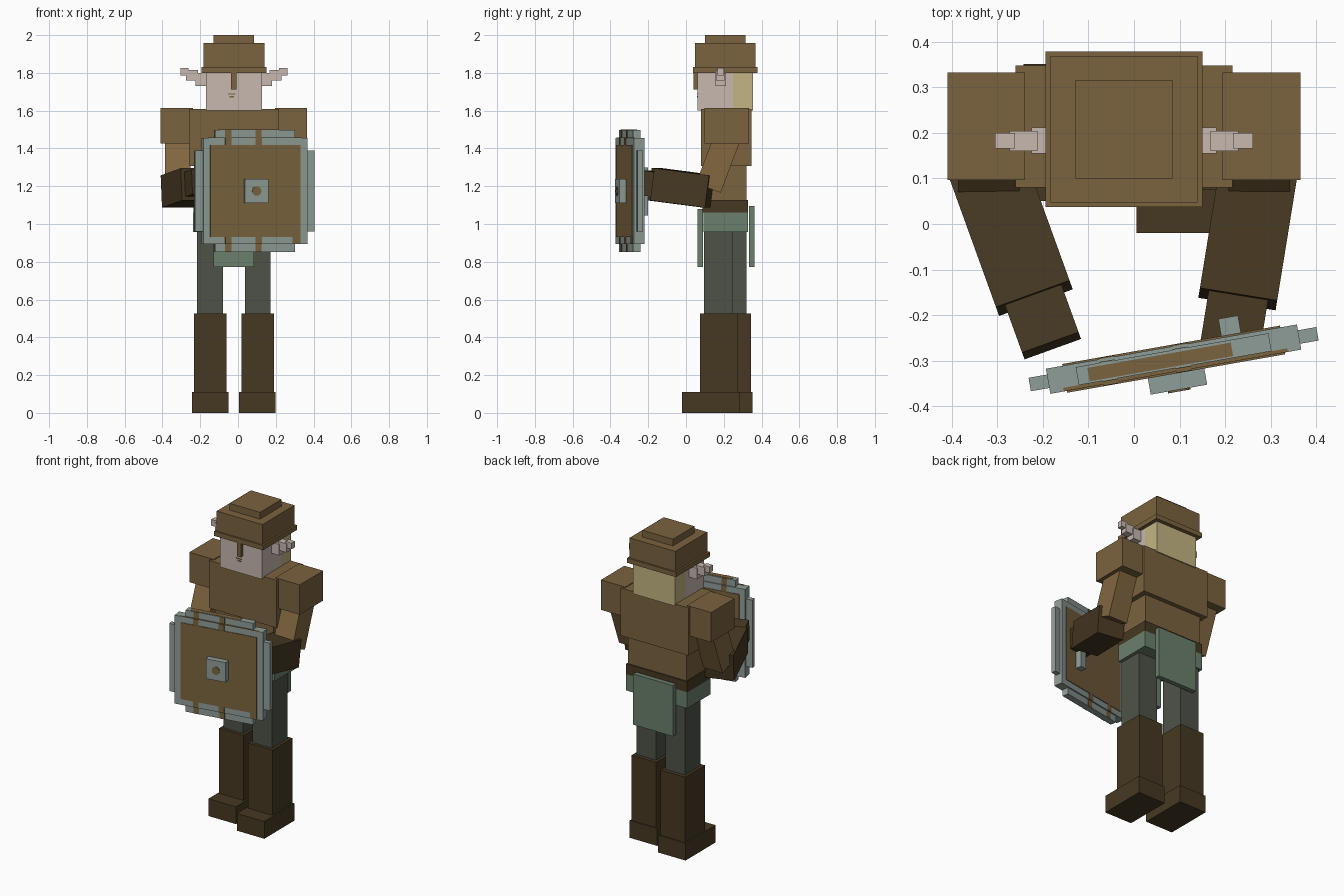
import bpy, math
from mathutils import Vector, Matrix

if "Cube" in bpy.data.objects:
    bpy.data.objects.remove(bpy.data.objects["Cube"])


def colour(name, rgb):
    m = bpy.data.materials.new(name)
    m.diffuse_color = (*rgb, 1)
    m.use_nodes = True
    m.node_tree.nodes["Principled BSDF"].inputs["Base Color"].default_value = m.diffuse_color
    return m


LEATHER = colour("leather_brown", (0.198, 0.125, 0.049))
SLEEVE = colour("sleeve_brown", (0.223, 0.135, 0.051))
DARK = colour("dark_brown", (0.062, 0.040, 0.016))
SKIN = colour("pale_skin", (0.578, 0.479, 0.434))
HAIR = colour("blond_hair", (0.552, 0.462, 0.227))
TROUSER = colour("trouser_grey", (0.076, 0.086, 0.064))
CLOTH = colour("green_cloth", (0.147, 0.216, 0.150))
STEEL = colour("steel_grey", (0.275, 0.337, 0.309))

CX = -0.022  # body centre line


def finish(name, mat, matrix):
    o = bpy.context.object
    o.name = name
    o.matrix_world = matrix
    o.data.materials.append(mat)
    return o


def box(name, x, y, z, mat, frame=Matrix()):
    """Box given by ranges on each axis, in an optional local frame."""
    bpy.ops.mesh.primitive_cube_add(size=1)
    mid = Vector([(r[0] + r[1]) / 2 for r in (x, y, z)])
    size = [r[1] - r[0] for r in (x, y, z)]
    return finish(name, mat, frame @ Matrix.Translation(mid) @ Matrix.Diagonal((*size, 1)))


def centred(name, half, y, z, mat):
    return box(name, (CX - half, CX + half), y, z, mat)


def limb(name, a, b, width, depth, mat):
    """Square-section box running from a to b."""
    a, b = Vector(a), Vector(b)
    d = b - a
    frame = Matrix.Translation((a + b) / 2) @ d.to_track_quat('Y', 'Z').to_matrix().to_4x4()
    h = d.length / 2
    return box(name, (-width / 2, width / 2), (-h, h), (-depth / 2, depth / 2), mat, frame)


# Head and cap
centred("head", 0.148, (0.06, 0.25), (1.60, 1.81), SKIN)
centred("hair", 0.148, (0.25, 0.355), (1.60, 1.81), HAIR)
centred("cap_brim", 0.172, (0.037, 0.379), (1.80, 1.83), LEATHER)
centred("cap", 0.161, (0.047, 0.369), (1.83, 1.957), LEATHER)
centred("cap_crown", 0.107, (0.10, 0.316), (1.957, 2.0), LEATHER)
centred("nose_guard", 0.014, (0.04, 0.06), (1.712, 1.80), LEATHER)
for i, (w, z) in enumerate([(0.02, 1.688), (0.012, 1.674)]):
    box(f"mouth_{i}", (-0.033 - w, -0.033 + w), (0.057, 0.061), (z - 0.003, z + 0.003), LEATHER)

# Torso, belt and skirt
centred("chest", 0.238, (0.08, 0.348), (1.307, 1.61), LEATHER)
centred("waist", 0.205, (0.095, 0.32), (1.127, 1.307), LEATHER)
centred("belt", 0.213, (0.087, 0.328), (1.06, 1.127), DARK)
centred("skirt", 0.215, (0.092, 0.328), (0.957, 1.06), CLOTH)
centred("front_flap", 0.107, (0.06, 0.09), (0.772, 1.08), CLOTH)
centred("back_flap", 0.14, (0.333, 0.363), (0.772, 1.095), CLOTH)

for side, s in (("left", -1), ("right", 1)):
    def span(a, b):
        return tuple(sorted((CX + s * a, CX + s * b)))

    # Stepped ears
    box(side + "_ear_root", span(0.148, 0.203), (0.155, 0.212), (1.73, 1.80), SKIN)
    box(side + "_ear_middle", span(0.19, 0.252), (0.16, 0.204), (1.76, 1.815), SKIN)
    box(side + "_ear_tip", span(0.24, 0.283), (0.166, 0.20), (1.787, 1.826), SKIN)

    # Legs, one a step behind the other
    back = 0.07 if s < 0 else 0
    box(side + "_leg", span(0.058, 0.194), (0.095 + back, 0.25 + back), (0.5, 0.97), TROUSER)
    box(side + "_boot_shaft", span(0.04, 0.212), (0.075 + back, 0.275 + back), (0.1, 0.525), DARK)
    box(side + "_boot_foot", span(0.028, 0.221), (-0.02 + back, 0.282 + back), (0, 0.11), DARK)

    # Arms
    box(side + "_shoulder", span(0.217, 0.388), (0.097, 0.333), (1.425, 1.615), LEATHER)
    ax = CX + s * 0.297
    limb(side + "_upper_arm", (ax, 0.25, 1.54), (ax, 0.118, 1.19), 0.135, 0.14, SLEEVE)
    if s < 0:
        elbow, wrist = Vector((-0.325, 0.13, 1.172)), Vector((-0.219, -0.163, 1.21))
    else:
        elbow, wrist = Vector((0.275, 0.125, 1.172)), Vector((0.228, -0.165, 1.21))
    limb(side + "_forearm", elbow, wrist, 0.172, 0.172, DARK)
    out = (wrist - elbow).normalized()
    limb(side + "_glove", wrist - out * 0.02, wrist + out * 0.112, 0.132, 0.132, DARK)

# Shield, in its own turned frame: x across, -y outward, z up
F = Matrix.Translation((0.087, -0.297, 1.174)) @ Matrix.Rotation(math.radians(10), 4, 'Z')
box("shield_board", (-0.28, 0.28), (-0.028, 0.028), (-0.281, 0.281), STEEL, F)
for name, y in (("front", (-0.032, -0.026)), ("back", (0.026, 0.032))):
    box(f"shield_{name}_panel", (-0.243, 0.243), y, (-0.243, 0.243), LEATHER, F)
for name, s in (("left", -1), ("right", 1)):
    box(f"shield_{name}_rim", sorted((s * 0.28, s * 0.321)), (-0.015, 0.015), (-0.215, 0.215), STEEL, F)
for name, s in (("upper", 1), ("lower", -1)):
    box(f"shield_{name}_rim", (-0.215, 0.215), (-0.02, 0.02), sorted((s * 0.28, s * 0.323)), STEEL, F)
    # Gaps in the metal edging
    for i, u in enumerate((-0.145, 0.018)):
        for face, y in (("front", -1), ("back", 1)):
            box(f"{name}_{face}_gap_{i}", (u - 0.017, u + 0.017), sorted((y * 0.026, y * 0.031)),
                sorted((s * 0.24, s * 0.281)), LEATHER, F)
            box(f"{name}_{face}_rim_gap_{i}", (u - 0.017, u + 0.017), sorted((y * 0.017, y * 0.022)),
                sorted((s * 0.28, s * 0.323)), LEATHER, F)
box("lower_corner_gap", (0.20, 0.243), (-0.031, -0.026), (-0.276, -0.24), LEATHER, F)
box("rim_top_patch", (-0.19, 0.13), (-0.016, 0.014), (0.321, 0.325), LEATHER, F)
box("board_top_patch", (-0.25, 0.25), (-0.028, -0.02), (0.279, 0.283), LEATHER, F)

# Boss, its painted dot and the grip
box("shield_boss", (-0.063, 0.063), (-0.068, -0.026), (-0.063, 0.063), STEEL, F)
bpy.ops.mesh.primitive_cylinder_add(vertices=12, radius=0.025, depth=0.006)
finish("boss_dot", LEATHER, F @ Matrix.Translation((0, -0.069, 0)) @ Matrix.Rotation(math.pi / 2, 4, 'X'))
box("shield_grip", (0.112, 0.156), (0.026, 0.07), (-0.13, 0.125), STEEL, F)
